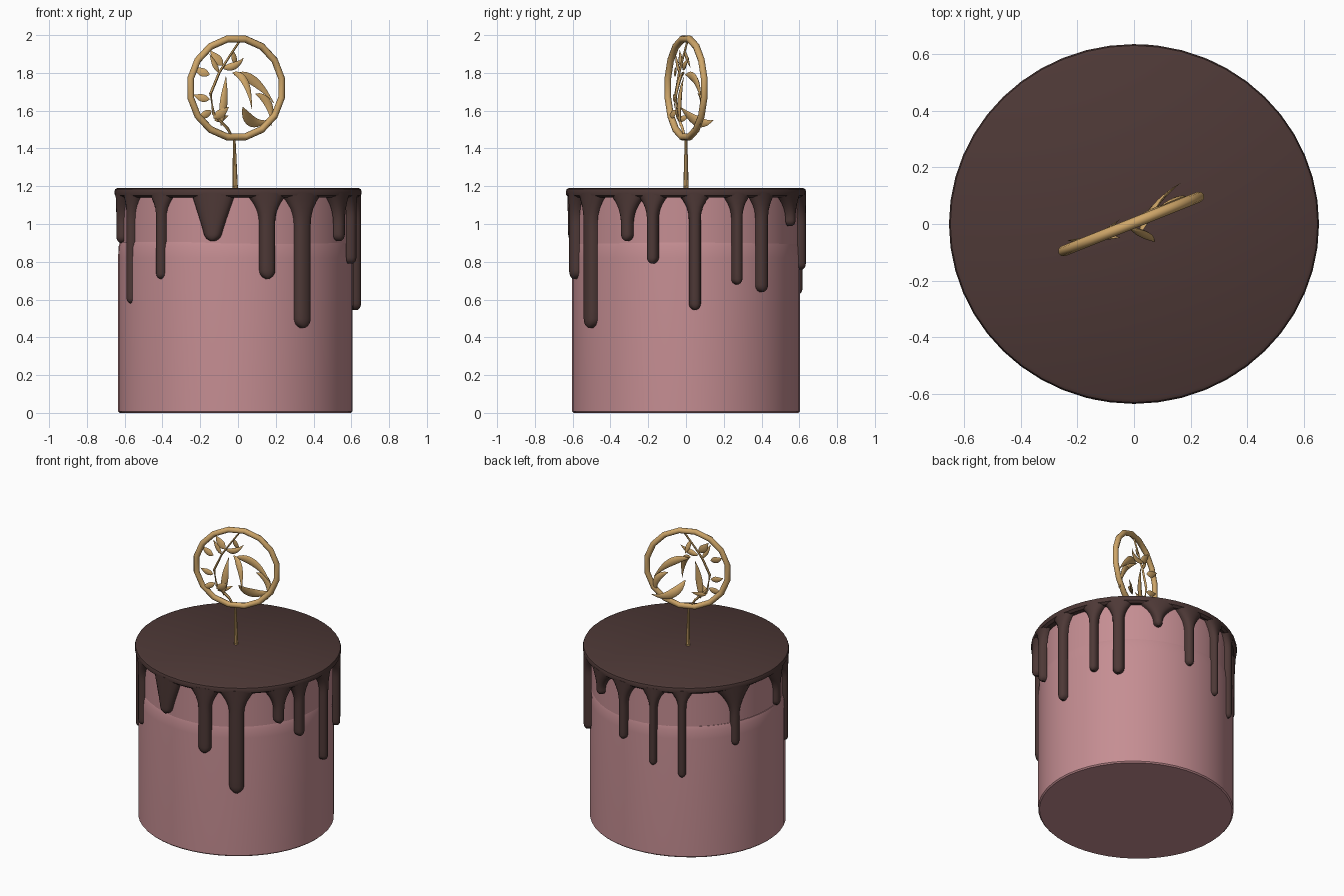
import bpy, bmesh
from math import sin, cos, pi, radians, sqrt
from mathutils import Vector, Matrix

if "Cube" in bpy.data.objects:
    bpy.data.objects.remove(bpy.data.objects["Cube"])


def material(name, col):
    m = bpy.data.materials.new(name)
    m.diffuse_color = (*col, 1)
    m.use_nodes = True
    m.node_tree.nodes["Principled BSDF"].inputs["Base Color"].default_value = m.diffuse_color
    return m


PINK = material("pink_sponge", (0.56, 0.27, 0.29))
CHOC = material("chocolate", (0.075, 0.04, 0.037))
GOLD = material("gold", (0.62, 0.38, 0.14))


def finish(name, bm, mat, angle=40):
    bmesh.ops.recalc_face_normals(bm, faces=bm.faces)
    me = bpy.data.meshes.new(name)
    bm.to_mesh(me)
    bm.free()
    me.materials.append(mat)
    ob = bpy.data.objects.new(name, me)
    bpy.context.collection.objects.link(ob)
    bpy.context.view_layer.objects.active = ob
    ob.select_set(True)
    bpy.ops.object.shade_smooth_by_angle(angle=radians(angle))
    ob.select_set(False)
    return ob


def loft(bm, rings):
    """Skin closed rings of points and cap both ends."""
    rings = [[bm.verts.new(p) for p in r] for r in rings]
    n = len(rings[0])
    for a, b in zip(rings, rings[1:]):
        for i in range(n):
            bm.faces.new((a[i], a[(i + 1) % n], b[(i + 1) % n], b[i]))
    bm.faces.new(rings[0])
    bm.faces.new(rings[-1])


def disc(name, profile, mat, ratio, cx=0, n=48):
    """Slightly oval stack of rings from (radius, z) pairs."""
    bm = bmesh.new()
    loft(bm, [[(cx + r * cos(2 * pi * i / n), ratio * r * sin(2 * pi * i / n), z)
               for i in range(n)] for r, z in profile])
    return finish(name, bm, mat)


# Cake layers and chocolate top
disc("lower_cake", [(0.612, 0), (0.62, 0.008), (0.62, 0.82), (0.617, 0.88), (0.61, 0.905)],
     PINK, 0.973, -0.015)
disc("upper_cake", [(0.608, 0.89), (0.608, 1.16)], PINK, 0.98, -0.012)
disc("chocolate_top", [(0.60, 1.145), (0.635, 1.14), (0.652, 1.152), (0.655, 1.17),
                       (0.65, 1.184), (0.638, 1.19)], CHOC, 0.972)

# Drips: angle, bottom z, half width, flare at the rim, flare length
DRIPS = [(4.5, .545, .034, .05, .12), (26.5, .68, .03, .05, .12), (41.5, .64, .038, .05, .12),
         (65, .99, .03, .09, .13), (85, .76, .03, .07, .15), (105, .63, .026, .06, .13),
         (122, .56, .028, .05, .1), (154, .75, .032, .11, .2), (190, .90, .035, .08, .15),
         (206, .58, .027, .06, .13), (229.5, .71, .029, .05, .12), (257.5, .91, .035, .085, .26),
         (284.5, .71, .045, .06, .14), (303.5, .45, .05, .07, .15), (329, .91, .036, .07, .15),
         (343, .79, .034, .05, .12)]


def drip(bm, ang, zb, hw, flare, flen, top=1.165, rows=22):
    rings = []
    for k in range(rows + 1):
        z = zb + (top - zb) * (k / rows) ** 1.0
        if k < 6:                                   # extra rows in the round tip
            z = zb + hw * (1 - cos(k / 6 * pi / 2))
        else:
            z = zb + hw + (top - zb - hw) * (k - 6) / (rows - 6)
        e = min(1, (z - zb) / hw)
        tip = max(0.25, sqrt(max(0, 1 - (1 - e) ** 2)))
        w = hw * tip + flare * max(0, 1 - (1.145 - z) / flen) ** (1.2 if flen > .25 else 2.2)
        ring = []
        for j in range(11):
            a = -cos(pi * j / 10)
            r = 0.61 + 0.043 * sqrt(max(0, 1 - abs(a) ** 2.6)) * (0.5 + 0.5 * tip)
            t = radians(ang) + w * a / 0.64
            ring.append((r * cos(t), 0.975 * r * sin(t), z))
        rings.append(ring)
    loft(bm, rings)


bm = bmesh.new()
for d in DRIPS:
    drip(bm, *d)
finish("chocolate_drips", bm, CHOC, 60)

# Topper: ring, stick and twig in a plane turned about z
TURN = radians(21.8)


def place(x, z, off=0):
    """Front-view x and z, plus an offset behind the topper plane."""
    u = (x + 0.01) / cos(TURN)
    return Vector((u * cos(TURN) - off * sin(TURN) - 0.01, u * sin(TURN) + off * cos(TURN), z))


def tube(bm, pts, radii, n=8):
    """Tapered tube through points."""
    rings = []
    for i, p in enumerate(pts):
        d = (pts[min(i + 1, len(pts) - 1)] - pts[max(i - 1, 0)]).normalized()
        q = d.to_track_quat('Z', 'Y')
        rings.append([p + q @ Vector((radii[i] * cos(2 * pi * j / n),
                                      radii[i] * sin(2 * pi * j / n), 0)) for j in range(n)])
    loft(bm, rings)


bm = bmesh.new()
N, M = 16, 8
grid = []
for i in range(N):
    a = 2 * pi * (i + 0.5) / N
    grid.append([])
    for j in range(M):
        b = 2 * pi * j / M
        r = 0.264 + 0.019 * cos(b)
        p = Matrix.Rotation(TURN, 3, 'Z') @ Vector((r * cos(a), 0.019 * sin(b), r * sin(a)))
        grid[-1].append(bm.verts.new(p + Vector((-0.01, 0, 1.72))))
for i in range(N):
    for j in range(M):
        k, l = (i + 1) % N, (j + 1) % M
        bm.faces.new((grid[i][j], grid[k][j], grid[k][l], grid[i][l]))
finish("topper_ring", bm, GOLD, 50)

bm = bmesh.new()
tube(bm, [Vector((-.015, 0, 1.1)), Vector((-.015, 0, 1.2)), Vector((-.02, 0, 1.45))],
     [.015, .014, .007])
finish("topper_stick", bm, GOLD)

bm = bmesh.new()
twig = [(.01, 1.97), (-.05, 1.88), (-.1, 1.8), (-.145, 1.69), (-.13, 1.585), (-.055, 1.505), (-.03, 1.46)]
tube(bm, [place(*p) for p in twig], [.006, .006, .007, .008, .009, .008, .006], 6)
finish("twig", bm, GOLD, 60)


def blade(bm, pts, width, thick=0.006, normal=None):
    """Flattened pointed leaf or feather along points, widest in the middle."""
    n = normal or Vector((-sin(TURN), cos(TURN), 0))
    rings = []
    for i in range(11):
        f = i / 10
        a, b, c = pts
        p = a * (1 - f) ** 2 + b * 2 * f * (1 - f) + c * f * f
        d = ((b - a) * (1 - f) + (c - b) * f).normalized()
        side = d.cross(n).normalized()
        up = side.cross(d)
        s = max(0.06, sin(pi * f ** 0.8))
        rings.append([p + side * width * s * cos(2 * pi * j / 8)
                      + up * thick * s * sin(2 * pi * j / 8) for j in range(8)])
    loft(bm, rings)


# Leaves: base x, z, tip x, z, half width, tip offset
LEAVES = [(-.08, 1.84, -.14, 1.92, .025, .02), (-.10, 1.80, -.15, 1.90, .014, 0),
          (-.15, 1.79, -.225, 1.83, .022, .03), (-.15, 1.66, -.23, 1.685, .02, .02),
          (-.14, 1.60, -.215, 1.565, .02, -.01), (-.13, 1.56, -.06, 1.62, .024, -.03),
          (-.125, 1.55, -.04, 1.575, .016, .03), (-.03, 1.92, .0, 1.83, .015, .02)]
bm = bmesh.new()
for x0, z0, x1, z1, w, o in LEAVES:
    a, c = place(x0, z0), place(x1, z1, o)
    blade(bm, (a, (a + c) / 2 + Vector((0, 0, -.008)), c), w)
finish("leaves", bm, GOLD, 50)

# Large curved petals, given by three points each
PETALS = [((-.09, 1.52, 0), (-.08, 1.66, -.02), (-.06, 1.78, .01), .022),
          ((-.08, 1.83, .02), (-.02, 1.82, -.02), (.03, 1.88, 0), .02),
          ((-.03, 1.80, 0), (.03, 1.80, -.06), (.04, 1.61, -.09), .02),
          ((-.02, 1.79, 0), (.09, 1.80, .03), (.19, 1.64, 0), .026),
          ((.01, 1.62, -.04), (.07, 1.50, .04), (.19, 1.55, .07), .03),
          ((.10, 1.69, .02), (.20, 1.66, .03), (.175, 1.52, .0), .022)]
bm = bmesh.new()
for a, b, c, w in PETALS:
    blade(bm, (place(*a), place(*b), place(*c)), w, 0.009)
finish("petals", bm, GOLD, 50)
